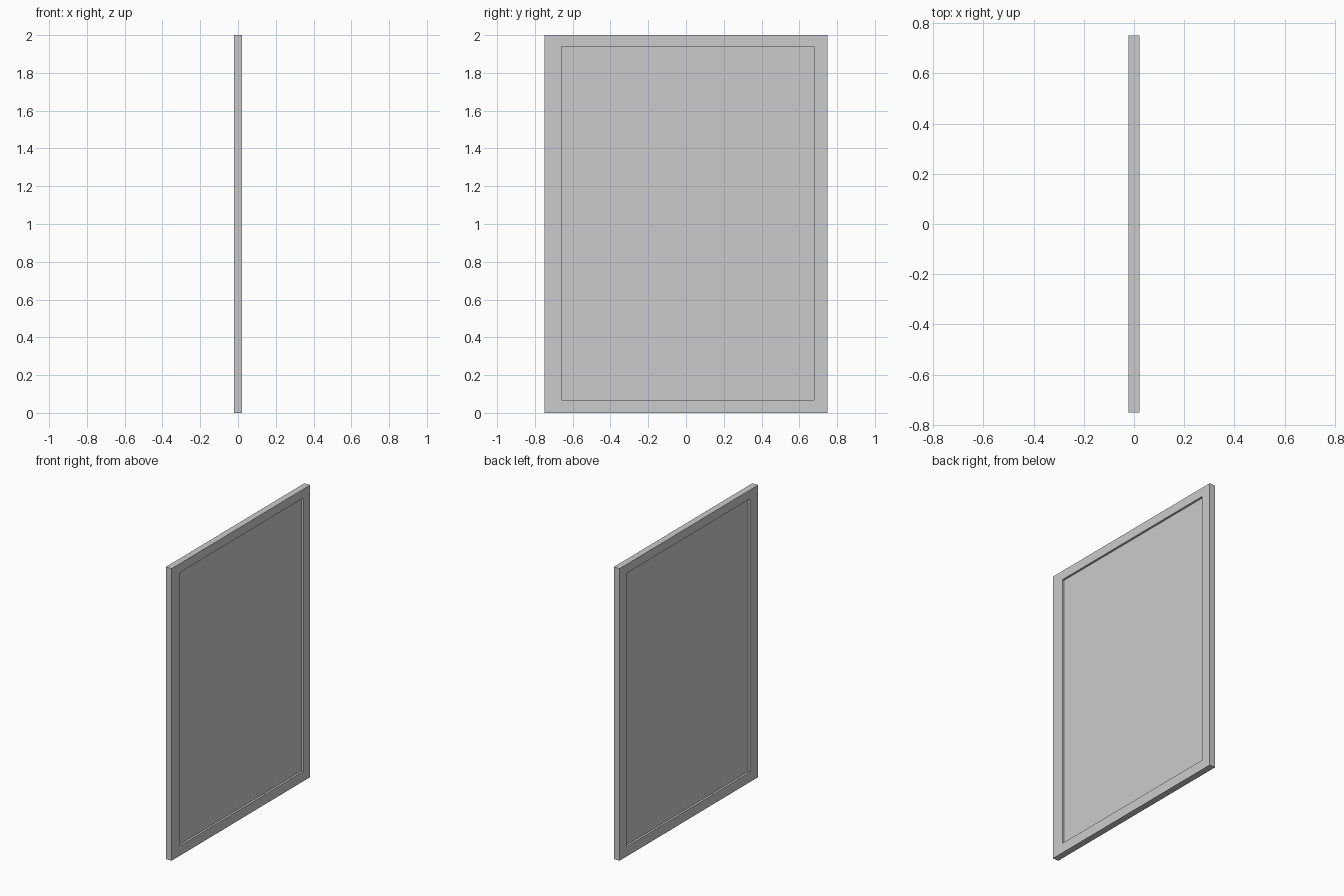
import bpy, bmesh

if "Cube" in bpy.data.objects:
    bpy.data.objects.remove(bpy.data.objects["Cube"])

HALF = 0.022                                  # half thickness of the frame
OUTER = (-0.75, 0.75, 0.0, 2.0)               # y min, y max, z min, z max
INNER = (-0.66, 0.677, 0.067, 1.939)


def add_object(name, bm):
    bmesh.ops.recalc_face_normals(bm, faces=bm.faces)
    mesh = bpy.data.meshes.new(name)
    bm.to_mesh(mesh)
    bm.free()
    obj = bpy.data.objects.new(name, mesh)
    bpy.context.collection.objects.link(obj)


def loop(bm, rect, x):
    y0, y1, z0, z1 = rect
    return [bm.verts.new((x, y, z)) for y, z in ((y0, z0), (y1, z0), (y1, z1), (y0, z1))]


# Frame: rectangular ring with one open window
bm = bmesh.new()
rings = [loop(bm, OUTER, -HALF), loop(bm, OUTER, HALF),
         loop(bm, INNER, HALF), loop(bm, INNER, -HALF)]
for a, b in zip(rings, rings[1:] + rings[:1]):
    for i in range(4):
        j = (i + 1) % 4
        bm.faces.new((a[i], a[j], b[j], b[i]))
add_object("frame", bm)

# Panel: thin sheet recessed on both sides
bm = bmesh.new()
back, front = loop(bm, INNER, -0.008), loop(bm, INNER, 0.008)
bm.faces.new(back)
bm.faces.new(front)
for i in range(4):
    j = (i + 1) % 4
    bm.faces.new((back[i], back[j], front[j], front[i]))
add_object("panel", bm)
